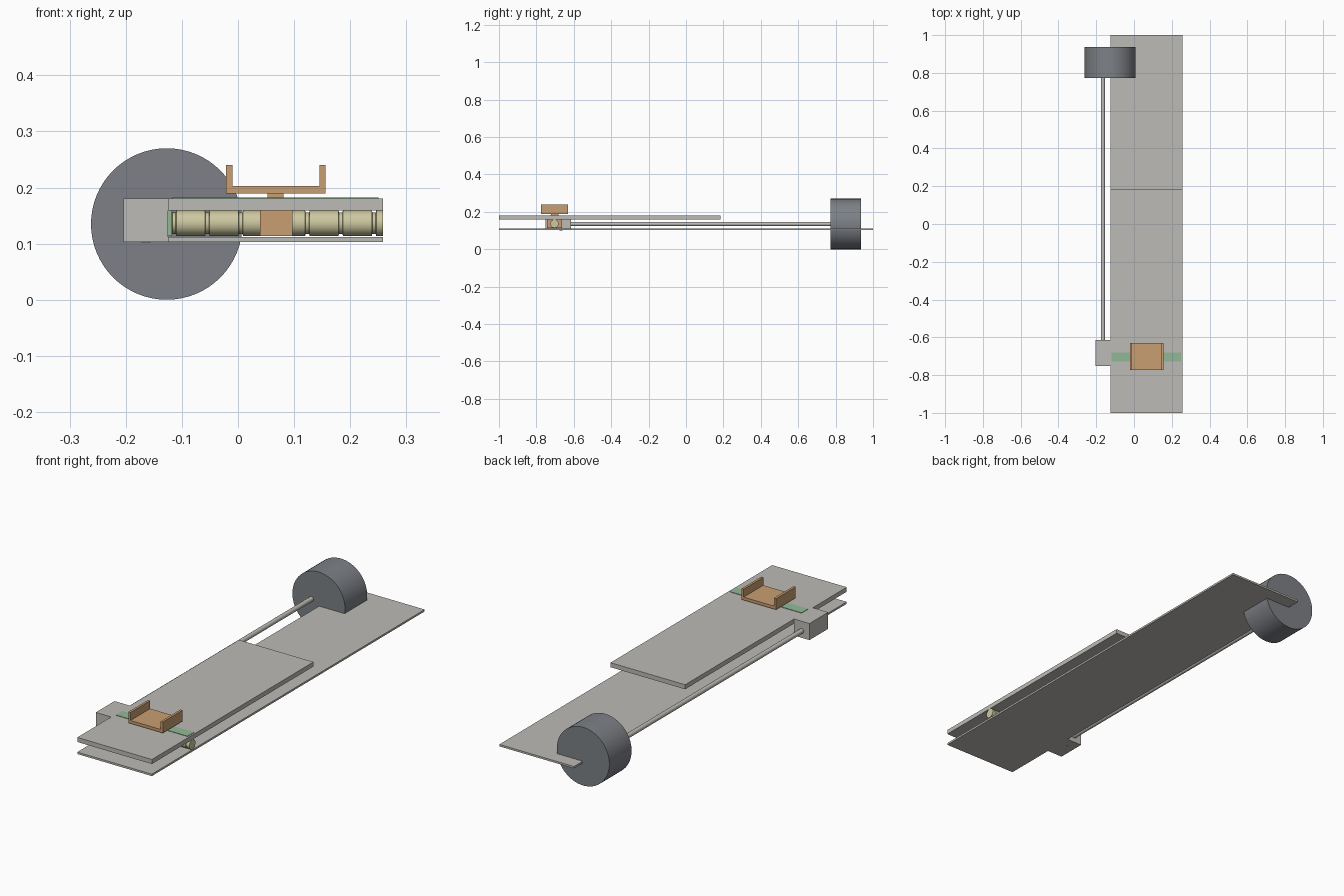
import bpy, bmesh, math
from mathutils import Matrix

if "Cube" in bpy.data.objects:
    bpy.data.objects.remove(bpy.data.objects["Cube"])


def colour(name, rgb):
    m = bpy.data.materials.new(name)
    m.diffuse_color = (*rgb, 1)
    m.use_nodes = True
    m.node_tree.nodes["Principled BSDF"].inputs["Base Color"].default_value = m.diffuse_color
    return m


GREY = colour("light grey", (0.515, 0.497, 0.465))
DARK = colour("slate grey", (0.205, 0.217, 0.238))
TAN = colour("tan", (0.58, 0.342, 0.165))
GREEN = colour("pale green", (0.283, 0.485, 0.305))
CREAM = colour("cream", (0.61, 0.578, 0.352))


def finish(name, bm, mat, smooth=False):
    bmesh.ops.recalc_face_normals(bm, faces=bm.faces)
    me = bpy.data.meshes.new(name)
    bm.to_mesh(me)
    bm.free()
    me.materials.append(mat)
    ob = bpy.data.objects.new(name, me)
    bpy.context.collection.objects.link(ob)
    if smooth:
        bpy.ops.object.select_all(action='DESELECT')
        ob.select_set(True)
        bpy.context.view_layer.objects.active = ob
        bpy.ops.object.shade_smooth_by_angle(angle=math.radians(30))
    return ob


def box(name, x, y, z, mat):
    bm = bmesh.new()
    size = [b - a for a, b in (x, y, z)]
    mid = [(a + b) / 2 for a, b in (x, y, z)]
    bmesh.ops.create_cube(bm, size=1, matrix=Matrix.Translation(mid) @ Matrix.Diagonal((*size, 1)))
    return finish(name, bm, mat)


def lathe(name, axis, origin, profile, mat, sides=32):
    """Revolve (position along axis, radius) points about the x or y axis."""
    bm = bmesh.new()
    rings = []
    for t, r in profile:
        ring = []
        for i in range(sides):
            a = 2 * math.pi * i / sides
            u, v = r * math.cos(a), r * math.sin(a)
            co = (t, origin[0] + u, origin[1] + v) if axis == 'x' else (origin[0] + u, t, origin[1] + v)
            ring.append(bm.verts.new(co))
        rings.append(ring)
    for a, b in zip(rings, rings[1:]):
        for i in range(sides):
            j = (i + 1) % sides
            bm.faces.new((a[i], a[j], b[j], b[i]))
    bm.faces.new(rings[0])
    bm.faces.new(rings[-1])
    return finish(name, bm, mat, True)


# Lower and upper boards
box("base_board", (-0.125, 0.258), (-1, 1), (0.103, 0.112), GREY)
box("upper_board", (-0.125, 0.258), (-1, 0.185), (0.159, 0.18), GREY)

# Slot strip on the upper board and its end plate
SY = -0.703
box("slot_strip", (-0.118, 0.25), (SY - 0.024, SY + 0.024), (0.177, 0.182), GREEN)
box("strip_end", (-0.1255, -0.118), (SY - 0.024, SY + 0.024), (0.114, 0.159), GREEN)

# Motor drum and drive shaft
lathe("drum", 'y', (-0.127, 0.135), [(0.773, 0.135), (0.936, 0.135)], DARK, 64)
lathe("drive_shaft", 'y', (-0.164, 0.135), [(-0.65, 0.011), (0.78, 0.011)], GREY, 24)

# Gear housing with the gear rim just breaking through the underside
box("gear_housing", (-0.204, -0.125), (-0.751, -0.614), (0.103, 0.18), GREY)
lathe("shaft_gear", 'y', (-0.164, 0.137), [(-0.675, 0.0355), (-0.66, 0.0355)], GREY)

# Grooved lead screw
profile = [(-0.119, 0.0225)]
for i in range(7):
    c = -0.114 + i * 0.0594
    profile += [(c - 0.004, 0.0225), (c - 0.003, 0.019), (c + 0.003, 0.019), (c + 0.004, 0.0225)]
profile.append((0.258, 0.0225))
lathe("lead_screw", 'x', (SY, 0.1365), profile, CREAM)

# Travelling nut, stem and open tray
box("nut", (0.039, 0.097), (SY - 0.04, SY + 0.04), (0.114, 0.159), TAN)
box("stem", (0.053, 0.081), (SY - 0.02, SY + 0.02), (0.155, 0.192), TAN)
bm = bmesh.new()
outline = [(-0.021, 0.189), (0.156, 0.189), (0.156, 0.24), (0.145, 0.24),
           (0.145, 0.203), (-0.010, 0.203), (-0.010, 0.24), (-0.021, 0.24)]
face = bm.faces.new([bm.verts.new((x, -0.774, z)) for x, z in outline])
ext = bmesh.ops.extrude_face_region(bm, geom=[face], use_keep_orig=True)
bmesh.ops.translate(bm, vec=(0, 0.144, 0),
                    verts=[g for g in ext["geom"] if isinstance(g, bmesh.types.BMVert)])
finish("tray", bm, TAN)
